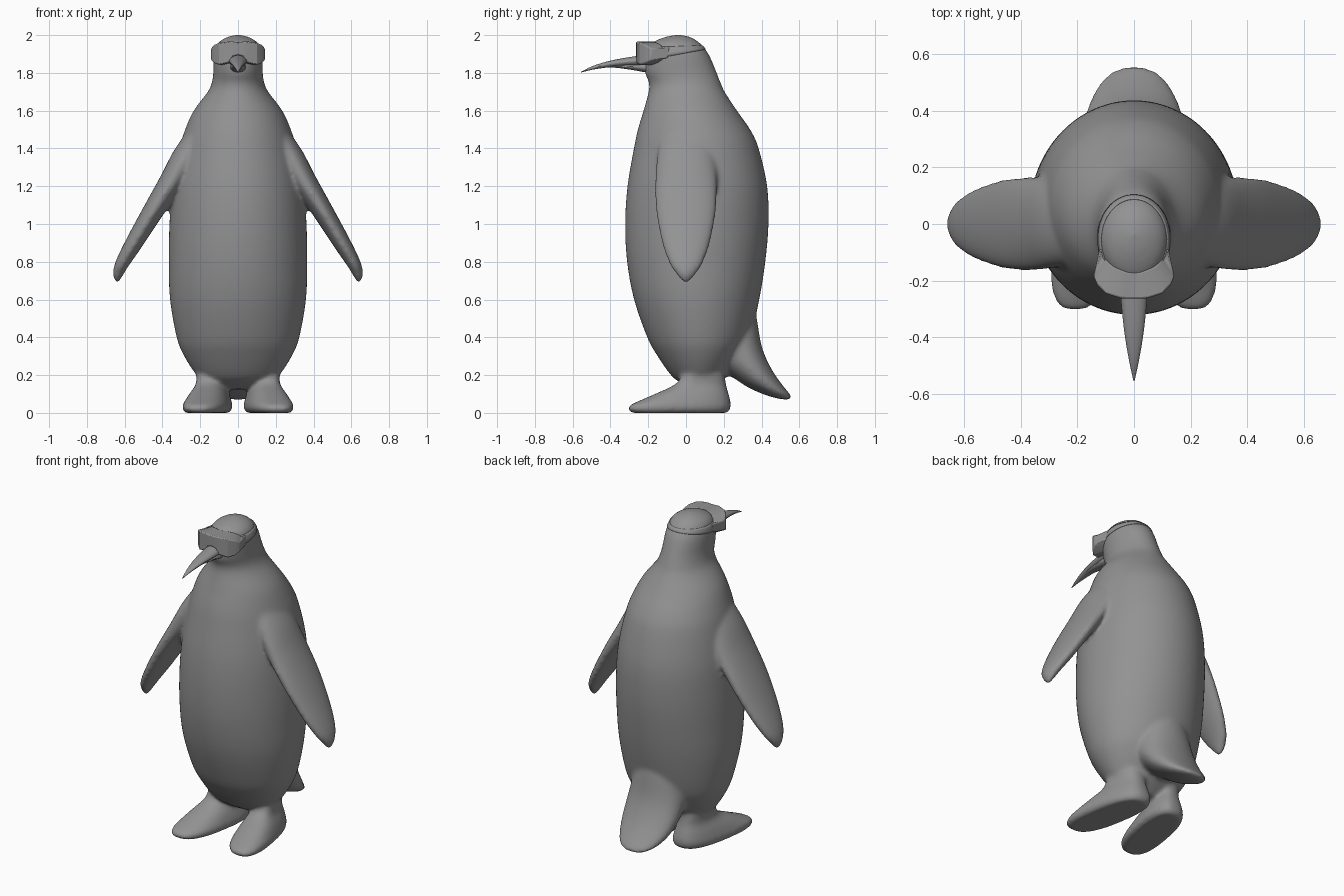
import bpy, bmesh, math
from mathutils import Vector

if "Cube" in bpy.data.objects:
    bpy.data.objects.remove(bpy.data.objects["Cube"])

X, Y, Z = Vector((1, 0, 0)), Vector((0, 1, 0)), Vector((0, 0, 1))
grey = bpy.data.materials.new("dark_grey")
grey.diffuse_color = (.29, .29, .29, 1)
grey.use_nodes = True
grey.node_tree.nodes["Principled BSDF"].inputs["Base Color"].default_value = grey.diffuse_color


def make(name, bm):
    bmesh.ops.recalc_face_normals(bm, faces=bm.faces)
    me = bpy.data.meshes.new(name)
    bm.to_mesh(me)
    bm.free()
    me.materials.append(grey)
    ob = bpy.data.objects.new(name, me)
    bpy.context.collection.objects.link(ob)
    return ob


def smooth_rows(rows, steps):
    # Catmull-Rom interpolation through the section rows
    out = []
    for i in range(len(rows) - 1):
        p0, p1, p2, p3 = rows[max(i - 1, 0)], rows[i], rows[i + 1], rows[min(i + 2, len(rows) - 1)]
        for s in range(steps):
            t = s / steps
            out.append([0.5 * (2 * b + (c - a) * t + (2 * a - 5 * b + 4 * c - d) * t ** 2
                        + (3 * b - a - 3 * c + d) * t ** 3) for a, b, c, d in zip(p0, p1, p2, p3)])
    return out + [list(rows[-1])]


def loft(name, rows, u, v, n=48, power=2.0, steps=4):
    # rows: x, y, z, half size along u, half size along v
    bm = bmesh.new()
    rings = []
    for x, y, z, a, b in smooth_rows(rows, steps):
        ring = []
        for k in range(n):
            c, s = math.cos(2 * math.pi * k / n), math.sin(2 * math.pi * k / n)
            c = math.copysign(abs(c) ** (2 / power), c)
            s = math.copysign(abs(s) ** (2 / power), s)
            ring.append(bm.verts.new(Vector((x, y, z)) + u * max(a, .001) * c + v * max(b, .001) * s))
        rings.append(ring)
    for r, q in zip(rings, rings[1:]):
        for k in range(n):
            bm.faces.new((r[k], r[(k + 1) % n], q[(k + 1) % n], q[k]))
    bm.faces.new(rings[0])
    bm.faces.new(rings[-1])
    return make(name, bm)


# Torso and head: z, half width, front y, back y
profile = [(.125, .10, .03, .14), (.16, .17, -.03, .18), (.2, .22, -.08, .22), (.3, .285, -.15, .29),
           (.4, .325, -.205, .34), (.6, .36, -.275, .388), (.8, .367, -.312, .42), (1.0, .363, -.322, .437),
           (1.2, .348, -.31, .43), (1.4, .31, -.276, .385), (1.5, .28, -.255, .34), (1.6, .235, -.225, .27),
           (1.7, .16, -.198, .205), (1.75, .138, -.197, .183), (1.8, .131, -.218, .163), (1.85, .13, -.222, .143),
           (1.9, .127, -.22, .12), (1.95, .112, -.192, .082), (1.975, .086, -.152, .052),
           (1.993, .048, -.1, .015), (2.003, .006, -.045, -.035)]
body = loft("penguin_body", [(0, (f + b) / 2, z, w, (b - f) / 2) for z, w, f, b in profile], X, Y, 64)
parts = [body]

# Tail wedge flowing out of the back
parts.append(loft("tail", [(0, .19, .56, .15, .2), (0, .242, .38, .175, .178), (0, .315, .275, .18, .115),
                           (0, .388, .188, .17, .08), (0, .465, .125, .14, .05), (0, .52, .092, .1, .028),
                           (0, .546, .08, .06, .015), (0, .557, .075, .02, .008)], X, Vector((0, .75, .66))))

# Flippers and feet on both sides
wing = [(.2, 1.48, .13, .06), (.275, 1.36, .152, .07), (.35, 1.225, .165, .066), (.448, 1.07, .16, .055),
        (.55, .90, .128, .046), (.614, .79, .088, .036), (.639, .73, .047, .027), (.644, .692, .014, .012)]
foot = [(.0, .10, -.285, .22), (.015, .115, -.307, .232), (.04, .118, -.297, .238), (.065, .11, -.245, .235),
        (.1, .097, -.165, .226), (.15, .074, -.06, .212), (.2, .074, -.02, .205), (.27, .075, 0, .19)]
for s in (-1, 1):
    parts.append(loft("flipper", [(s * x, 0, z, c, t) for x, z, c, t in wing], Y, Vector((s * .87, 0, .5))))
    parts.append(loft("foot", [(s * (.157 - .17 * (f + b) / 2), (f + b) / 2, z, w, (b - f) / 2)
                               for z, w, f, b in foot], X, Vector((-.17 * s, 1, 0)), power=2.6))

# Fuse the parts into one soft skin
bpy.ops.object.select_all(action='DESELECT')
for p in parts:
    p.select_set(True)
bpy.context.view_layer.objects.active = body
bpy.ops.object.join()
m = body.modifiers.new("fuse", 'REMESH')
m.mode, m.voxel_size, m.use_smooth_shade = 'VOXEL', .011, True
m = body.modifiers.new("soften", 'SMOOTH')
m.factor, m.iterations = .5, 14

# Beak halves
upper = loft("upper_beak", [(0, -.18, 1.865, .052, .036), (0, -.27, 1.862, .046, .026), (0, -.36, 1.853, .037, .02),
                            (0, -.43, 1.842, .027, .015), (0, -.5, 1.825, .014, .009),
                            (0, -.555, 1.804, .002, .002)], X, Z, 24)
lower = loft("lower_beak", [(0, -.18, 1.828, .043, .032), (0, -.27, 1.832, .036, .019), (0, -.36, 1.836, .026, .01),
                            (0, -.44, 1.836, .016, .005), (0, -.47, 1.835, .004, .002)], X, Z, 24)

# Goggles: x, outer y, inner y, top z, bottom z from the nose to the temple
half = [(0, -.264, -.17, 1.963, 1.895), (.028, -.264, -.17, 1.965, 1.888), (.05, -.262, -.165, 1.966, 1.852),
        (.1, -.246, -.15, 1.96, 1.842), (.13, -.215, -.13, 1.947, 1.853), (.143, -.185, -.11, 1.93, 1.868),
        (.122, -.09, -.08, 1.935, 1.88)]
bm = bmesh.new()
prev = None
for x, yo, yi, zt, zb in [(-h[0], *h[1:]) for h in half[:0:-1]] + half:
    ring = [bm.verts.new(c) for c in ((x, yo, zt), (x, yo, zb), (x * .72, yi, zb), (x * .72, yi, zt))]
    if prev:
        for k in range(4):
            bm.faces.new((prev[k], prev[(k + 1) % 4], ring[(k + 1) % 4], ring[k]))
    else:
        bm.faces.new(ring)
    prev = ring
bm.faces.new(prev)
goggles = make("goggles", bm)
m = goggles.modifiers.new("rounded", 'BEVEL')
m.width, m.segments = .006, 2

# Strap wrapped around the head
bm = bmesh.new()
prev = None
for i in range(49):
    t = math.radians(-40 + 260 * i / 48)
    x, y = .122 * math.cos(t), -.04 + .14 * math.sin(t)
    f = max(0, min(1, (y + .13) / .23))
    zt, zb = 1.935 + .02 * f, 1.88 + .043 * f
    col = [bm.verts.new((x, y, zb + (zt - zb) * k / 3)) for k in range(4)]
    if prev:
        for k in range(3):
            bm.faces.new((prev[k], col[k], col[k + 1], prev[k + 1]))
    prev = col
strap = make("goggle_strap", bm)
m = strap.modifiers.new("hug", 'SHRINKWRAP')
m.target, m.wrap_mode, m.offset = body, 'ABOVE_SURFACE', .001
m = strap.modifiers.new("thickness", 'SOLIDIFY')
m.thickness, m.offset = .005, 0

# Shading
bpy.ops.object.select_all(action='DESELECT')
for o in (upper, lower, goggles, strap):
    o.select_set(True)
bpy.context.view_layer.objects.active = goggles
bpy.ops.object.shade_smooth_by_angle(angle=math.radians(25))
